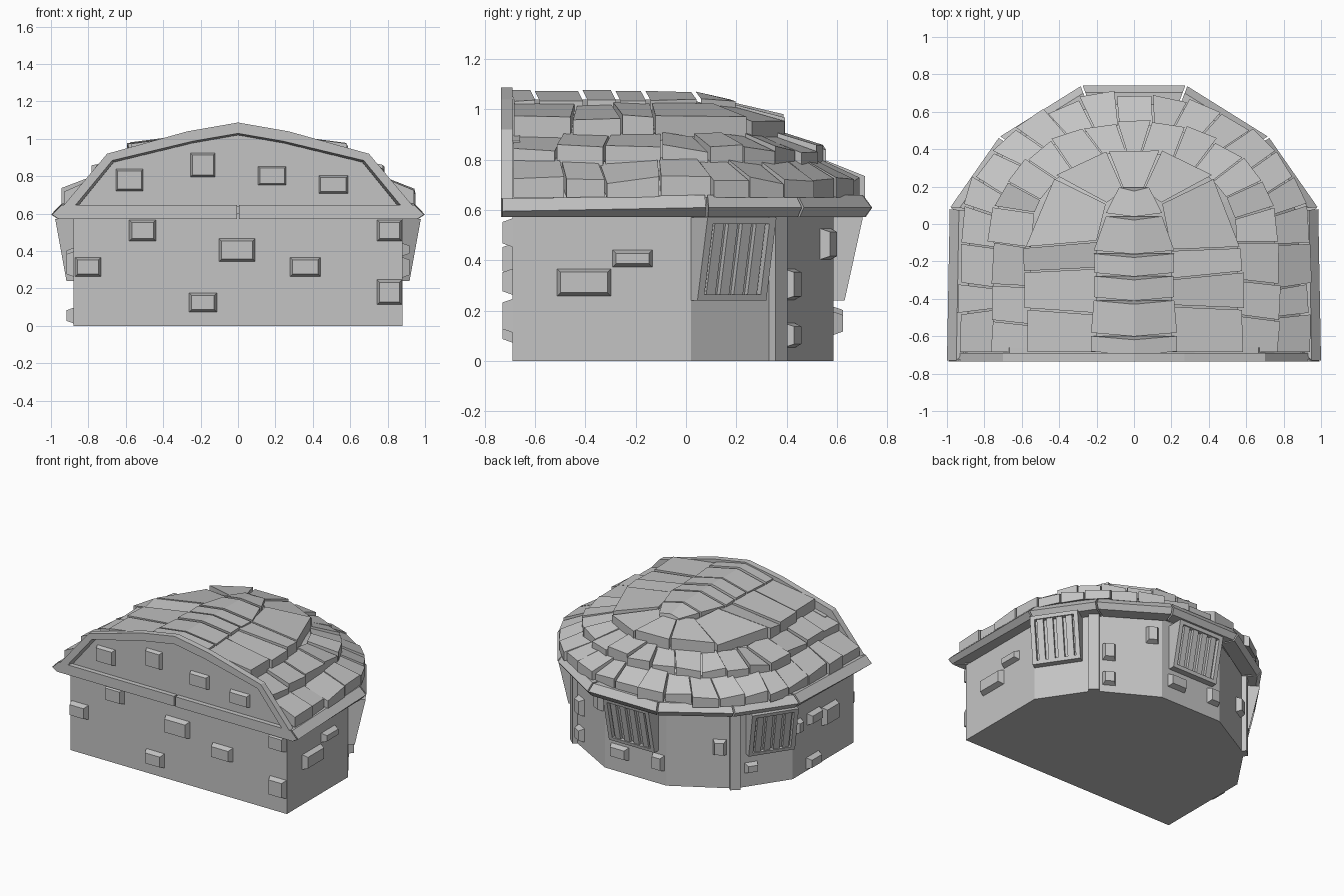
import bpy, bmesh, math, random
from mathutils import Vector

random.seed(4)
if "Cube" in bpy.data.objects:
    bpy.data.objects.remove(bpy.data.objects["Cube"])

stone = bpy.data.materials.new("stone_grey")
stone.use_nodes = True
stone.diffuse_color = (0.55, 0.55, 0.55, 1)
bsdf = next(n for n in stone.node_tree.nodes if n.type == 'BSDF_PRINCIPLED')
bsdf.inputs["Base Color"].default_value = (0.55, 0.55, 0.55, 1)
bsdf.inputs["Roughness"].default_value = 0.9


def finish(name, bm):
    bmesh.ops.recalc_face_normals(bm, faces=bm.faces)
    me = bpy.data.meshes.new(name)
    bm.to_mesh(me)
    bm.free()
    me.materials.append(stone)
    ob = bpy.data.objects.new(name, me)
    bpy.context.collection.objects.link(ob)


def loft(bm, ring_a, ring_b):
    """Closed solid between two matching rings of points."""
    a = [bm.verts.new(p) for p in ring_a]
    b = [bm.verts.new(p) for p in ring_b]
    n = len(a)
    for i in range(n):
        j = (i + 1) % n
        bm.faces.new((a[i], a[j], b[j], b[i]))
    bm.faces.new(a[::-1])
    bm.faces.new(b)


def mirrored(half):
    return half + [(-x, y) for x, y in reversed(half)]


# Wall footprint, counter-clockwise from the front left corner
plan = mirrored([(0.88, -0.69), (0.88, 0.02), (0.65, 0.36), (0.25, 0.585)])
plan = plan[-1:] + plan[:-1]
bm = bmesh.new()
loft(bm, [(x, y, 0) for x, y in plan], [(x, y, 0.60) for x, y in plan])
finish("walls", bm)


def wall_frame(i):
    """Map (along, outward, up) on wall i to world space."""
    p, q = Vector(plan[i]), Vector(plan[(i + 1) % 8])
    mid, u = (p + q) / 2, (q - p).normalized()
    n = Vector((u.y, -u.x))
    return lambda s, d, z: Vector((*(mid + u * s + n * d), z))


# Chamfered stones: wall number, span along the wall, height span
stones = [
    (0, -.585, -.435, .45, .57), (0, -.105, .095, .34, .47), (0, .275, .445, .26, .37),
    (0, -.265, -.11, .07, .18), (0, .74, .88, .45, .57), (0, .74, .88, .11, .25),
    (0, -.875, -.73, .26, .37), (0, -.66, -.50, .715, .845), (0, -.26, -.115, .79, .93),
    (0, .10, .265, .745, .86), (0, .425, .595, .70, .81),
    (1, -.18, .04, .255, .37), (1, .04, .205, .37, .445),
    (3, -.175, -.08, .24, .37), (3, -.175, -.08, .05, .155), (3, .12, .21, .40, .53),
    (4, .14, .24, .10, .22), (4, -.20, -.05, .10, .20),
    (5, .08, .175, .24, .36), (6, -.14, -.04, .10, .18),
    (7, -.34, -.26, .32, .42), (7, -.19, -.04, .33, .42), (7, -.02, .15, .26, .40),
    (7, -.20, -.05, .01, .10)]
bm = bmesh.new()
for i, a, b, z0, z1 in stones:
    f = wall_frame(i)
    rect = lambda d, m: [f(a + m, d, z0 + m), f(b - m, d, z0 + m),
                         f(b - m, d, z1 - m), f(a + m, d, z1 - m)]
    loft(bm, rect(-0.01, 0), rect(0.038, 0.017))
finish("wall_stones", bm)

# Leaning barred windows: wall, name, centre along the wall, half width
for i, side, mid, half in ((2, "left", -.04, .165), (4, "back", 0, .185), (6, "right", .04, .165)):
    f = wall_frame(i)

    def slab(bm, a, b, z0, z1, front, back=None):
        """Block behind the leaning plane, running into the wall unless back is set."""
        def ring(z):
            lean = 0.045 + (z - 0.24) * 0.22
            d = -0.02 if back is None else lean + back
            return [f(mid + a, d, z), f(mid + b, d, z), f(mid + b, lean + front, z), f(mid + a, lean + front, z)]
        loft(bm, ring(z0), ring(z1))
    inner = half - .03
    bm = bmesh.new()
    slab(bm, -half + .01, half - .01, .245, .565, -0.03)
    slab(bm, -half, -inner, .24, .57, 0)
    slab(bm, inner, half, .24, .57, 0)
    slab(bm, -inner, inner, .24, .265, 0)
    slab(bm, -inner, inner, .545, .57, 0)
    finish("window_frame_" + side, bm)
    bm = bmesh.new()
    for k in range(4):
        c = inner * (k - 1.5) * 0.49
        slab(bm, c - .022, c + .022, .26, .55, -0.008, -0.035)
    finish("window_bars_" + side, bm)

# Corner posts
for s, side in ((1, "left"), (-1, "right")):
    bm = bmesh.new()
    c, n = Vector((s * .65, .36)), Vector((s * .66, .75)).normalized()
    t = Vector((-n.y, n.x))
    ring = [c + t * p + n * q for p, q in ((-.036, -.05), (.036, -.05), (.036, .025), (-.036, .025))]
    loft(bm, [(*p, 0) for p in ring], [(*p, .59) for p in ring])
    finish("corner_post_" + side, bm)

# Eaves: one bevelled beam per straight run, with small joints
eave = [(0, -.735)] + mirrored([(1.0, -.735), (.985, .085), (.72, .465), (.28, .74)])
bm = bmesh.new()
for i in range(len(eave)):
    p, q = Vector(eave[i]), Vector(eave[(i + 1) % len(eave)])

    def section(c):
        rise = 0 if c.y > 0 else -.015
        pts = ((.84, .575), (.965, .572), (1, .61 + rise), (.95, .66 + rise), (.84, .66 + rise))
        return [(c.x * k, c.y if c.y < -.7 and k > .9 else c.y * k, z) for k, z in pts]
    g = 0.006 / (q - p).length
    loft(bm, section(p.lerp(q, g)), section(q.lerp(p, g)))
finish("eaves", bm)

# Front gable: recessed panel and arched rim with a bevelled inner edge
outer = [(.94, .635), (.70, .92), (.27, 1.04), (0, 1.087)]
inner = [(.86, .635), (.665, .875), (.24, .978), (0, 1.02)]
outer += [(-x, z) for x, z in outer[-2::-1]]
inner += [(-x, z) for x, z in inner[-2::-1]]
bm = bmesh.new()
loft(bm, [(x, -.70, z) for x, z in inner], [(x, -.66, z) for x, z in inner])
finish("gable_panel", bm)


def rim_section(k):
    (xo, zo), (xi, zi) = outer[k], inner[k]
    return [(xo, -.735, zo), (xo, -.69, zo), (xi, -.69, zi), (xi * 1.012, -.735, zi + .009)]


bm = bmesh.new()
for i in range(len(outer) - 1):
    loft(bm, rim_section(i), rim_section(i + 1))
finish("gable_rim", bm)

Y0 = -0.05


def path(a, b, t):
    """Horseshoe: straight side, elliptical back, straight side (t from 0 to 3)."""
    if t <= 1:
        return a, -.69 + (Y0 + .69) * t
    if t >= 2:
        return -a, -.69 + (Y0 + .69) * (3 - t)
    w = (t - 1) * math.pi
    return a * math.cos(w), Y0 + (b - Y0) * math.sin(w)


# Dome under the tiles
bm = bmesh.new()
levels = [(.92, .69, .62), (.75, .53, .77), (.55, .40, .88), (.20, .19, 1.0), (.02, .0, 1.04)]
ts = [0, .5] + [1 + k / 16 for k in range(17)] + [2.5, 3]
rows = [[bm.verts.new((*path(a, b, t), z)) for t in ts] for a, b, z in levels]
for r0, r1 in zip(rows, rows[1:]):
    for k in range(len(ts) - 1):
        bm.faces.new((r0[k], r0[k + 1], r1[k + 1], r1[k]))
bm.faces.new(rows[-1])
finish("roof_dome", bm)

# Tile courses: outer edge (a, b, low, high), inner edge, joints along a side, joints round half the back
courses = [
    ("lower", (.94, .70, .65, .72), (.75, .53, .74, .80), (0, .33, .58, .92),
     [k / 15 for k in range(1, 8)]),
    ("middle", (.765, .545, .755, .845), (.55, .39, .85, .90), (0, .27, .57, .93),
     [k / 13 for k in range(1, 7)]),
    ("upper", (.575, .41, .865, .965), (.20, .19, .985, 1.02), (0, .37, .68, .88),
     [.235, .42])]
for name, o, n, sides, arc in courses:
    bm = bmesh.new()
    half = list(sides) + [1 + k for k in arc]
    joints = half + [3 - t for t in reversed(half)]
    skew = [0 if t in (0, 3) else random.uniform(-.02, .02) * (3 if t < 1 or t > 2 else 1) for t in joints]
    for k in range(len(joints) - 1):
        gap = (joints[k + 1] - joints[k]) * 0.025
        grow = random.uniform(-.012, .016)
        rings = []
        for j, g in ((k, gap), (k + 1, -gap)):
            t = joints[j] + g
            h, e = random.uniform(-.018, .018), grow + random.uniform(-.01, .01)
            po, pi = path(o[0] + e, o[1] + e, t), path(n[0], n[1], t + skew[j])
            rings.append([(*po, o[2]), (*po, o[3] + h), (*pi, n[3] + h * .6), (*pi, n[2] - .03)])
        loft(bm, *rings)
    finish(name + "_roof_tiles", bm)

# Ridge tiles, narrowing to the back: y, half width, edge height, peak height
ridge = [(-.69, .23, 1.03, 1.075), (-.59, .23, 1.035, 1.075), (-.40, .215, 1.035, 1.075),
         (-.27, .21, 1.035, 1.075), (-.15, .215, 1.035, 1.073), (.05, .15, 1.04, 1.068),
         (.205, .08, 1.03, 1.037)]


def ridge_section(r, dy, lift):
    y, w, e, c = r
    return [(-w, y + dy, .99), (-w, y + dy, e + lift), (0, y + dy - .02, c + lift),
            (w, y + dy, e + lift), (w, y + dy, .99)]


bm = bmesh.new()
for p, q in zip(ridge, ridge[1:]):
    lift = random.uniform(-.004, .003)
    loft(bm, ridge_section(p, .009, lift), ridge_section(q, -.009, lift))
finish("ridge_tiles", bm)
